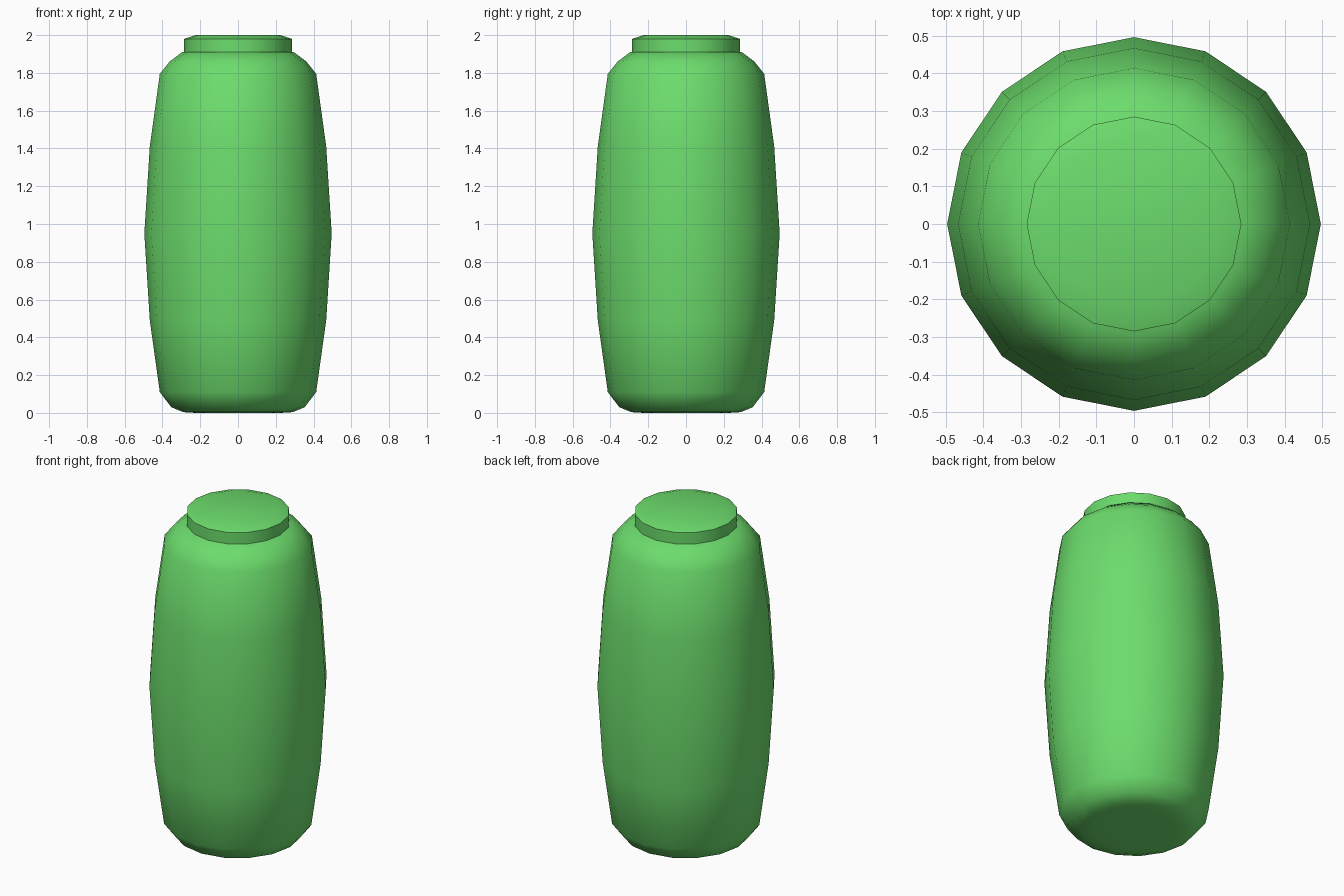
import bpy, bmesh
from math import cos, sin, pi

if "Cube" in bpy.data.objects:
    bpy.data.objects.remove(bpy.data.objects["Cube"])

SIDES = 16

mat = bpy.data.materials.new("green")
mat.diffuse_color = (0.15, 0.72, 0.15, 1)
mat.use_nodes = True
mat.node_tree.nodes["Principled BSDF"].inputs["Base Color"].default_value = mat.diffuse_color


def lathe(name, profile):
    """Revolve (radius, z) points into a closed, smooth-shaded solid."""
    bm = bmesh.new()
    rings = [[bm.verts.new((r * cos(2 * pi * i / SIDES), r * sin(2 * pi * i / SIDES), z))
              for i in range(SIDES)] for r, z in profile]
    for a, b in zip(rings, rings[1:]):
        for i in range(SIDES):
            j = (i + 1) % SIDES
            bm.faces.new((a[i], a[j], b[j], b[i]))
    bm.faces.new(rings[0][::-1])
    bm.faces.new(rings[-1])
    me = bpy.data.meshes.new(name)
    bm.to_mesh(me)
    bm.free()
    ob = bpy.data.objects.new(name, me)
    bpy.context.collection.objects.link(ob)
    me.materials.append(mat)
    bpy.ops.object.select_all(action='DESELECT')
    ob.select_set(True)
    bpy.context.view_layer.objects.active = ob
    bpy.ops.object.shade_smooth_by_angle(angle=pi / 4)
    return ob


# Bulging body with rounded base and shoulder
lathe("jar_body", [(0.225, 0), (0.29, 0.004), (0.353, 0.03), (0.414, 0.11), (0.467, 0.49),
                   (0.496, 0.95), (0.467, 1.41), (0.414, 1.795), (0.36, 1.862), (0.295, 1.91)])

# Short lid with a slightly domed top
lathe("jar_lid", [(0.285, 1.905), (0.285, 1.98), (0.225, 2.0)])
